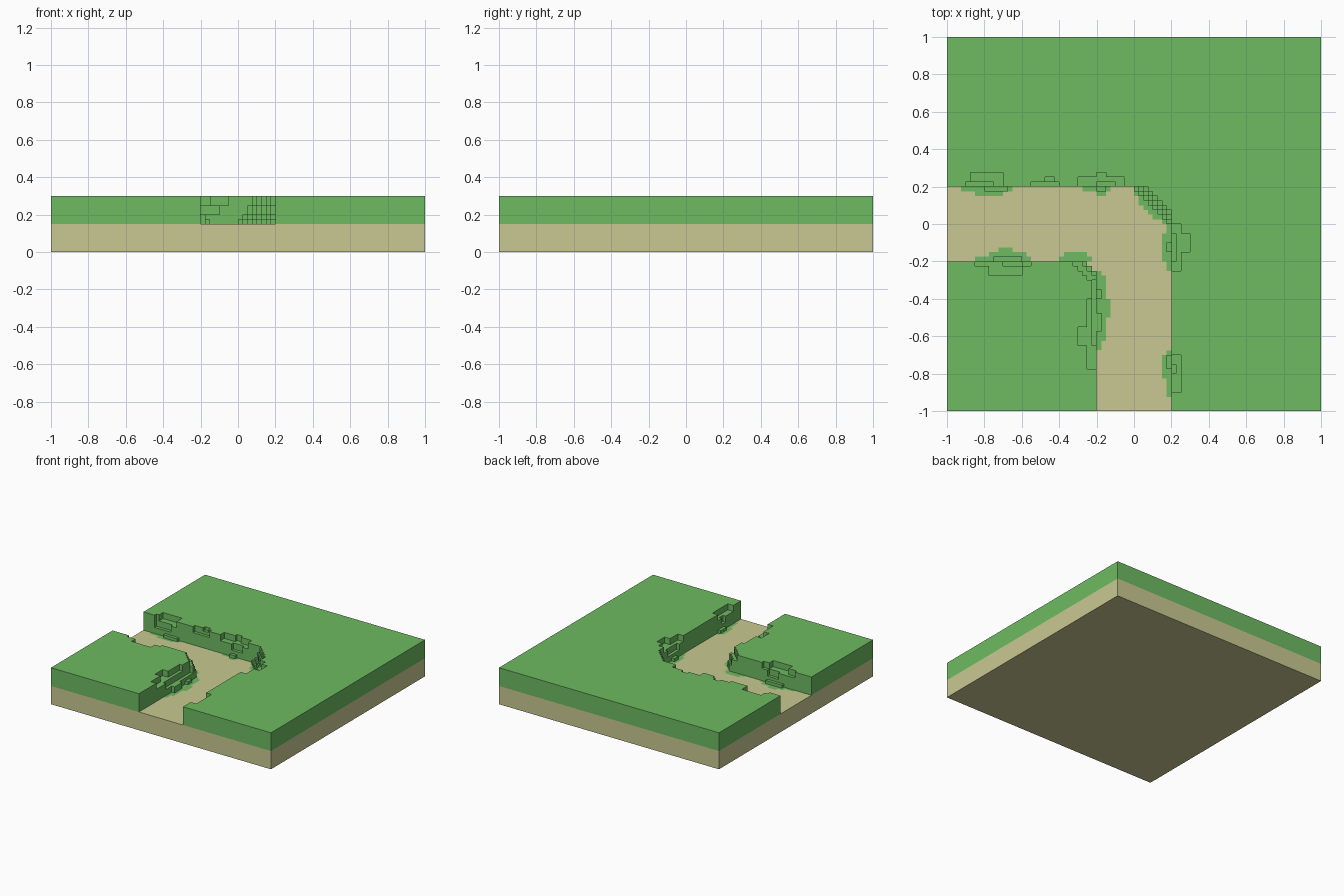
import bpy, bmesh

if "Cube" in bpy.data.objects:
    bpy.data.objects.remove(bpy.data.objects["Cube"])

STEP = 0.025          # cell size of the stepped ground
N = 80                # cells per side
PATH_Z, TOP_Z = 0.15, 0.30


def material(name, rgb):
    m = bpy.data.materials.new(name)
    m.diffuse_color = (*rgb, 1)
    m.use_nodes = True
    m.node_tree.nodes["Principled BSDF"].inputs["Base Color"].default_value = m.diffuse_color
    return m


GRASS = material("grass green", (0.156, 0.497, 0.122))
SAND = material("pale sand", (0.584, 0.584, 0.287))

# Eroded ledges along the banks: x0, x1, y0, y1, height
LEDGES = [
    (-.875, -.70, .20, .275, .25), (-.90, -.75, .20, .225, .20),
    (-.80, -.675, .175, .20, .175),
    (-.55, -.40, .20, .225, .25), (-.475, -.425, .225, .25, .275),
    (-.30, -.05, .20, .25, .25), (-.20, -.15, .20, .275, .25),
    (-.20, -.10, .20, .225, .20), (-.20, -.15, .175, .20, .175),
    (.20, .25, -.25, 0, .25), (.25, .30, -.15, -.05, .25),
    (.20, .225, -.20, -.05, .20), (.175, .20, -.15, -.10, .175),
    (.20, .25, -.90, -.70, .25), (.20, .225, -.80, -.75, .20),
    (.175, .20, -.775, -.70, .175),
    (-.85, -.55, -.225, -.20, .25), (-.775, -.60, -.275, -.20, .25),
    (-.70, -.60, -.225, -.20, .20), (-.75, -.60, -.20, -.175, .175),
    (-.25, -.20, -.775, -.40, .25), (-.30, -.25, -.65, -.55, .25),
    (-.225, -.20, -.65, -.30, .20), (-.20, -.175, -.575, -.475, .20),
    (-.20, -.175, -.40, -.35, .175),
]

# Grass patches creeping onto the path: x0, x1, y0, y1
PATCHES = [
    (-.925, -.65, .175, .20), (-.85, -.70, .15, .175),
    (-.275, -.125, .175, .20), (-.20, -.15, .15, .175),
    (-.85, -.55, -.20, -.175), (-.775, -.575, -.175, -.15),
    (-.725, -.65, -.15, -.125),
    (-.40, -.225, -.20, -.175), (-.375, -.25, -.175, -.15),
    (-.20, -.175, -.675, -.25), (-.175, -.15, -.625, -.275),
    (-.15, -.125, -.50, -.40),
    (.175, .20, -.25, 0), (.15, .175, -.20, -.05),
    (.175, .20, -.925, -.675), (.15, .175, -.825, -.70),
]


def inside(r, x, y):
    return r[0] < x < r[1] and r[2] < y < r[3]


def height(x, y):
    """Ground height: bent path, stepped corners, eroded ledges."""
    on_path = (x < .2 and abs(y) < .2) or (abs(x) < .2 and y < .2)
    z = PATH_Z if on_path else TOP_Z
    if on_path and x > 0 and y > 0:            # stepped outer corner
        for limit, level in ((.19, .175), (.21, .20), (.235, .25), (.26, .30)):
            if x + y > limit:
                z = level
    if -.4 < x < -.2 and -.4 < y < -.2:        # stepped inner corner
        for limit, level in ((-.54, .25), (-.49, .20), (-.46, .15)):
            if x + y > limit:
                z = level
    for r in LEDGES:
        if inside(r, x, y):
            z = r[4]
    return z


def patch(x, y):
    return (x > 0 and y > 0 and x + y > .15) or any(inside(r, x, y) for r in PATCHES)


def centre(i):
    return -1 + (i + .5) * STEP


H = [[height(centre(i), centre(j)) for j in range(N)] for i in range(N)]
ground = {"grass_banks": bmesh.new(), "sand_base": bmesh.new()}


def quad(part, pts, mat=0):
    bm = ground[part]
    bm.faces.new([bm.verts.new(p) for p in pts]).material_index = mat


def wall(i, j, di, dj, low, high):
    """Upright face on the (di, dj) side of a cell, split at path level."""
    cx, cy, h = centre(i) + di * STEP / 2, centre(j) + dj * STEP / 2, STEP / 2
    a, b = (cx + dj * h, cy - di * h), (cx - dj * h, cy + di * h)
    for part, z0, z1 in (("sand_base", low, min(high, PATH_Z)),
                         ("grass_banks", max(low, PATH_Z), high)):
        if z1 - z0 > 1e-5:
            quad(part, [(*a, z0), (*b, z0), (*b, z1), (*a, z1)])


# Cell tops and the walls between levels
for i in range(N):
    for j in range(N):
        x, y, z, h = centre(i), centre(j), H[i][j], STEP / 2
        low_cell = z <= PATH_Z + 1e-5
        quad("sand_base" if low_cell else "grass_banks",
             [(x - h, y - h, z), (x + h, y - h, z), (x + h, y + h, z), (x - h, y + h, z)],
             1 if low_cell and patch(x, y) else 0)
        for di, dj in ((1, 0), (-1, 0), (0, 1), (0, -1)):
            u, v = i + di, j + dj
            below = H[u][v] if 0 <= u < N and 0 <= v < N else 0
            if below < z - 1e-5:
                wall(i, j, di, dj, below, z)

# Underside
quad("sand_base", [(-1, -1, 0), (-1, 1, 0), (1, 1, 0), (1, -1, 0)])

# Merge flat cells into clean faces and make the objects
for name, bm in ground.items():
    bmesh.ops.remove_doubles(bm, verts=bm.verts, dist=1e-4)
    bmesh.ops.dissolve_limit(bm, angle_limit=.02, verts=bm.verts, edges=bm.edges,
                             delimit={'MATERIAL'})
    mesh = bpy.data.meshes.new(name)
    for m in ((GRASS,) if name == "grass_banks" else (SAND, GRASS)):
        mesh.materials.append(m)
    bm.to_mesh(mesh)
    bm.free()
    bpy.context.collection.objects.link(bpy.data.objects.new(name, mesh))
